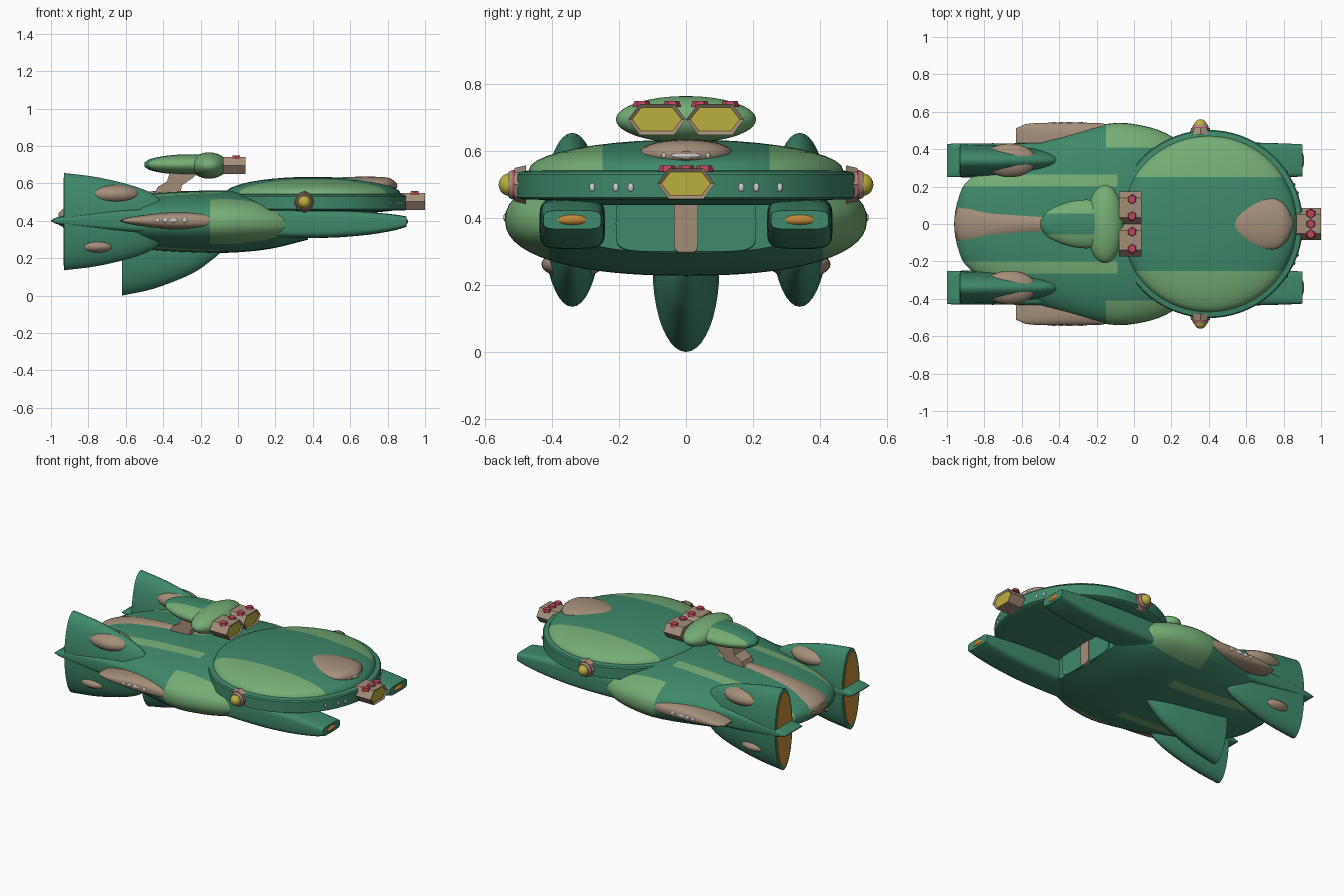
import bpy, bmesh
from math import sin, cos, pi, radians
from mathutils import Matrix, Vector

if "Cube" in bpy.data.objects:
    bpy.data.objects.remove(bpy.data.objects["Cube"])

COL = dict(green=(.05, .25, .145), light=(.18, .42, .18), brown=(.37, .27, .19), yellow=(.5, .43, .05),
           red=(.5, .06, .11), orange=(.55, .25, .04), white=(.7, .7, .7))
MATS = {}
for k, c in COL.items():
    MATS[k] = bpy.data.materials.new(k)
    MATS[k].diffuse_color = (*c, 1)


def finish(bm, name, mats, cuts=(), rule=None, angle=35):
    """Optional paint lines at given y values, then make a smooth-by-angle object."""
    bmesh.ops.remove_doubles(bm, verts=bm.verts, dist=1e-5)
    for y in cuts:
        bmesh.ops.bisect_plane(bm, geom=bm.verts[:] + bm.edges[:] + bm.faces[:],
                               plane_co=(0, y, 0), plane_no=(0, 1, 0))
    bmesh.ops.recalc_face_normals(bm, faces=bm.faces)
    if rule:
        for f in bm.faces:
            f.material_index = rule(f.calc_center_median(), f.normal)
    me = bpy.data.meshes.new(name)
    bm.to_mesh(me)
    bm.free()
    ob = bpy.data.objects.new(name, me)
    bpy.context.collection.objects.link(ob)
    for m in mats.split():
        me.materials.append(MATS[m])
    bpy.ops.object.select_all(action='DESELECT')
    ob.select_set(True)
    bpy.context.view_layer.objects.active = ob
    bpy.ops.object.shade_smooth_by_angle(angle=radians(angle))
    return ob


def loft(name, mats, st, cy=0, p=2, n=40, sub=4, cuts=(), rule=None):
    """Superellipse sections along x; stations are (x, centre z, half width, half height)."""
    S = [Vector(s) for s in st]
    rows = []
    for i in range(len(S) - 1):
        a, b = S[i], S[i + 1]
        ta = (b - S[i - 1]) / 2 if i else b - a
        tb = (S[i + 2] - a) / 2 if i + 2 < len(S) else b - a
        for k in range(sub):
            t = k / sub
            rows.append(a * (2*t**3 - 3*t*t + 1) + ta * (t**3 - 2*t*t + t)
                        + b * (3*t*t - 2*t**3) + tb * (t**3 - t*t))
    rows.append(S[-1])
    sp = lambda v: (1 if v > 0 else -1) * abs(v) ** (2 / p)
    bm = bmesh.new()
    rings = []
    for x, cz, w, h in rows:
        w, h = max(w, .002), max(h, .002)
        rings.append([bm.verts.new((x, cy + w * sp(cos(2*pi*j/n)), cz + h * sp(sin(2*pi*j/n))))
                      for j in range(n)])
    for a, b in zip(rings, rings[1:]):
        for j in range(n):
            bm.faces.new((a[j], a[(j+1) % n], b[(j+1) % n], b[j]))
    bm.faces.new(rings[0])
    bm.faces.new(rings[-1])
    return finish(bm, name, mats, cuts, rule)


def ball(name, mat, c, r, cuts=(), rule=None):
    bm = bmesh.new()
    bmesh.ops.create_uvsphere(bm, u_segments=32, v_segments=16, radius=1,
                              matrix=Matrix.Translation(c) @ Matrix.Diagonal((*r, 1)))
    return finish(bm, name, mat, cuts, rule)


def cyl(name, mat, c, r1, r2, depth, axis='Z', n=6):
    rot = {'Z': Matrix(), 'Y': Matrix.Rotation(-pi/2, 4, 'X'), '-Y': Matrix.Rotation(pi/2, 4, 'X'),
           'X': Matrix.Rotation(pi/2, 4, 'Y')}[axis]
    bm = bmesh.new()
    bmesh.ops.create_cone(bm, cap_ends=True, segments=n, radius1=r1, radius2=r2, depth=depth,
                          matrix=Matrix.Translation(c) @ rot)
    return finish(bm, name, mat)


def hex_gun(name, x0, x1, cy, cz, reds):
    """Flat hexagonal emitter with a recessed yellow face and red studs on top."""
    bm = bmesh.new()
    shape = [(-.086, 0), (-.052, .046), (.052, .046), (.086, 0), (.052, -.046), (-.052, -.046)]
    f = bm.faces.new([bm.verts.new((x1, cy + y, cz + z)) for y, z in shape])
    ext = bmesh.ops.extrude_face_region(bm, geom=[f])
    front = [g for g in ext['geom'] if isinstance(g, bmesh.types.BMFace)][0]
    for v in f.verts:
        v.co.x = x0
    bmesh.ops.recalc_face_normals(bm, faces=bm.faces)
    front = max(bm.faces, key=lambda q: q.calc_center_median().x)
    bmesh.ops.inset_region(bm, faces=[front], thickness=.012, depth=-.008)
    finish(bm, name, 'brown yellow', rule=lambda c, nn: int(nn.x > .9 and abs(c.y - cy) < .01
                                                           and abs(c.z - cz) < .01), angle=20)
    for y in reds:
        cyl(name + '_stud', 'red', ((x0 + x1) / 2 + .01, cy + y, cz + .046), .028, .022, .018)


# saucer: lathed profile, painted with a dark centre band
bm = bmesh.new()
prof = [(0, .44), (.3, .44), (.44, .455), (.49, .455), (.503, .462), (.503, .53), (.497, .538), (.47, .543)]
prof += [(.47 * cos(a * pi / 20), .543 + .092 * sin(a * pi / 20)) for a in range(1, 11)]
vs = [bm.verts.new((.4 + r, 0, z)) for r, z in prof]
es = [bm.edges.new(e) for e in zip(vs, vs[1:])]
bmesh.ops.spin(bm, geom=vs + es, cent=(.4, 0, 0), axis=(0, 0, 1), angle=2*pi, steps=72, use_duplicate=False)
finish(bm, 'saucer', 'green light', (-.25, .25),
       lambda c, n: int(abs(c.y) > .25 and c.z > .543 and n.z > .1))
loft('saucer_blister', 'brown', [(.46, .6, .01, .006), (.52, .598, .075, .03), (.62, .595, .125, .04),
     (.74, .594, .138, .041), (.81, .592, .1, .036), (.85, .588, .02, .012)])
for y, w in ((-.065, .008), (0, .045), (.065, .008)):
    ball('blister_window', 'white', (.84 - abs(y) * .25, y, .587), (.012, w, .01))
for y in (-.28, -.21, -.165, .165, .21, .28):
    ball('rim_window', 'white', (.4 + (.503**2 - y*y) ** .5, y, .492), (.006, .009, .013))
hex_gun('bow_emitter', .87, 1.0, 0, .503, (-.055, 0, .055))

# main hull with light stripes and light cheeks
def hull_paint(c, n):
    y = abs(c.y)
    if c.x > -.15 and y > .41:
        return 1
    return 1 if .2 < y < .265 and c.x < -.1 else 0
loft('main_hull', 'green light', [(-.95, .4, .1, .02), (-.9, .4, .22, .065), (-.75, .4, .33, .115),
     (-.5, .395, .44, .15), (-.15, .395, .535, .167), (.05, .395, .525, .16), (.2, .385, .47, .13),
     (.36, .38, .36, .085)], p=2.3, n=56, cuts=(-.41, -.265, -.2, .2, .265, .41), rule=hull_paint)
loft('dorsal_spine', 'brown', [(-.96, .41, .04, .03), (-.93, .415, .1, .05), (-.84, .425, .132, .075),
     (-.68, .45, .1, .088), (-.45, .5, .062, .058), (-.22, .52, .05, .04)])
ball('stern_glow', 'orange', (-.7, 0, .4), (.262, .33, .03))
loft('forward_keel', 'green', [(-.1, .36, .21, .12), (.1, .36, .21, .11), (.37, .385, .21, .085)], p=6)
loft('keel_stripe', 'brown', [(-.1, .35, .036, .121), (.1, .36, .036, .116), (.375, .385, .036, .087)], p=6)
loft('ventral_fin', 'green', [(-.62, .25, .1, .25), (-.45, .25, .09, .213), (-.25, .25, .065, .135),
     (-.14, .25, .035, .06), (-.08, .25, .008, .008)])

# raised rear pod on its pylon
bm = bmesh.new()
pts = [(-.45, .53), (-.43, .58), (-.38, .61), (-.36, .67), (-.2, .67), (-.24, .63), (-.3, .59), (-.31, .53)]
f = bm.faces.new([bm.verts.new((x, -.05, z)) for x, z in pts])
ext = bmesh.ops.extrude_face_region(bm, geom=[f])
bmesh.ops.translate(bm, vec=(0, .1, 0), verts=[g for g in ext['geom'] if isinstance(g, bmesh.types.BMVert)])
finish(bm, 'pod_pylon', 'brown')
ball('pod_head', 'light', (-.155, 0, .695), (.1, .21, .07))
loft('pod_tail', 'green light', [(-.5, .7, .02, .012), (-.46, .7, .07, .033), (-.36, .7, .115, .05),
     (-.25, .7, .13, .055), (-.12, .7, .11, .05)], cuts=(-.055, .055), rule=lambda c, n: int(abs(c.y) > .055))

for s in (1, -1):
    side = 'left' if s > 0 else 'right'
    y = s * .34
    hex_gun(side + '_pod_emitter', -.08, .04, s * .087, .695, (-.045, .045))
    # long nacelle with glowing front intake
    loft(side + '_nacelle', 'green', [(-1, .4, .088, .003), (-.93, .4, .09, .025), (-.6, .4, .092, .06),
         (-.1, .39, .097, .07), (.4, .383, .098, .075), (.65, .385, .095, .065), (.82, .39, .09, .045),
         (.9, .395, .086, .028)], cy=y, p=4.5)
    ball(side + '_intake_glow', 'orange', (.87, y, .395), (.04, .066, .023))
    # tall tail fin shell with exhaust and blisters
    loft(side + '_tail_fin', 'green', [(-.93, .395, .088, .26), (-.75, .395, .083, .237),
         (-.55, .395, .068, .188), (-.43, .395, .042, .13), (-.36, .395, .01, .03)], cy=y)
    loft(side + '_exhaust', 'orange', [(-.934, .395, .072, .235), (-.92, .395, .072, .235)], cy=y, sub=1)
    ball(side + '_upper_blister', 'brown', (-.665, y, .54), (.143, .09, .055))
    ball(side + '_lower_blister', 'brown', (-.755, y, .262), (.108, .092, .042))
    # side sponson with windows
    loft(side + '_sponson', 'brown', [(-.63, .4, .05, .004), (-.56, .4, .075, .022), (-.38, .4, .08, .043),
         (-.2, .4, .078, .043), (-.14, .4, .07, .035)], cy=s * .462, p=2.5)
    for x, w in ((-.43, .012), (-.39, .014), (-.345, .022), (-.285, .014)):
        ball(side + '_sponson_window', 'white', (x, s * .541, .402), (w, .005, .011))
    # side turret on saucer rim
    ax = 'Y' if s > 0 else '-Y'
    cyl(side + '_turret_base', 'brown', (.355, s * .495, .5), .058, .05, .035, ax, 8)
    cyl(side + '_turret_ring', 'red', (.355, s * .516, .5), .045, .042, .012, ax, 24)
    cyl(side + '_turret_collar', 'brown', (.355, s * .525, .5), .044, .038, .012, ax, 24)
    ball(side + '_turret_ball', 'yellow', (.355, s * .526, .5), (.034, .034, .034))

for m in bpy.data.materials:
    if m.users and not m.is_grease_pencil:
        m.use_nodes = True
        m.node_tree.nodes["Principled BSDF"].inputs["Base Color"].default_value = m.diffuse_color
